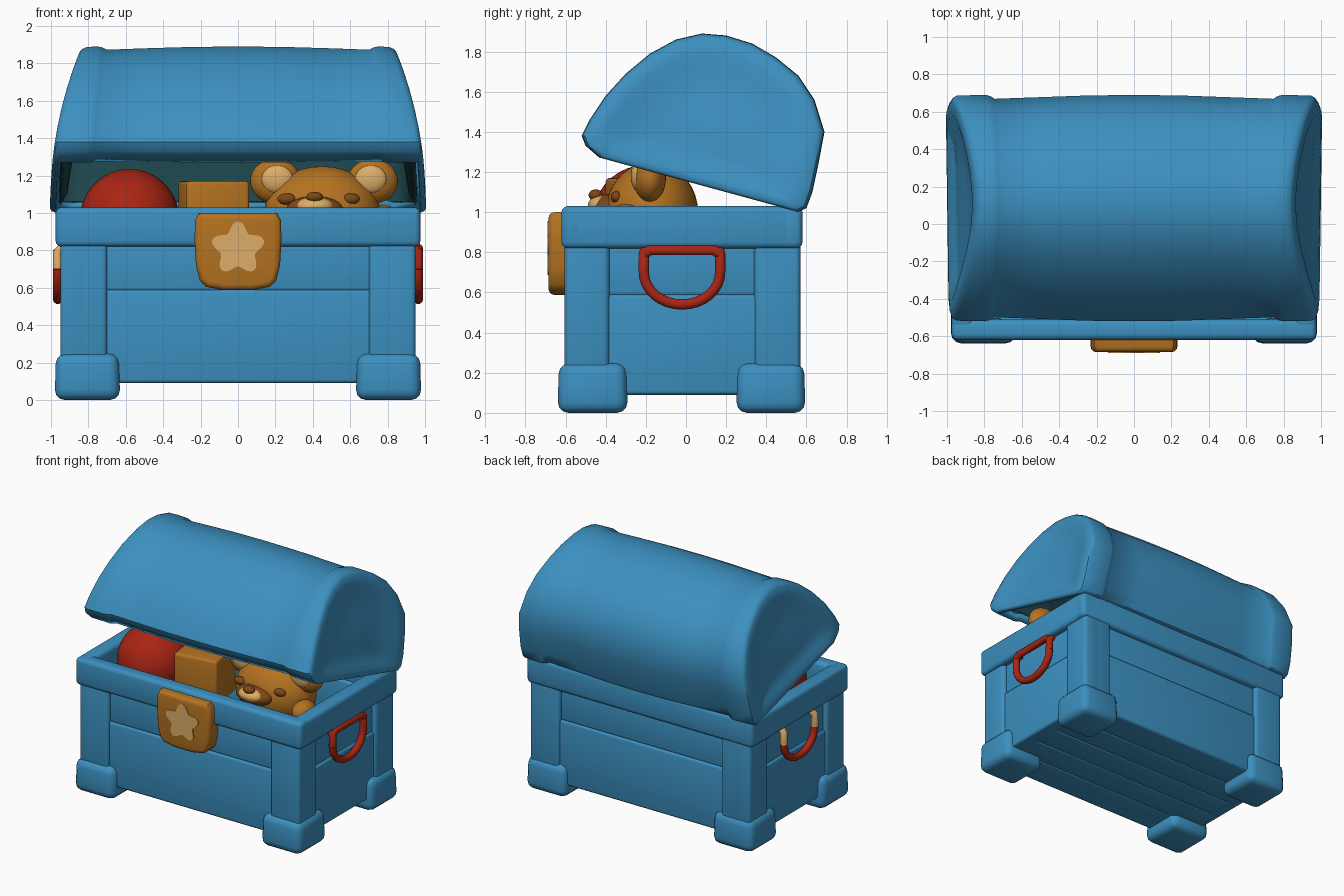
import bpy, bmesh, math
from mathutils import Vector, Matrix

if "Cube" in bpy.data.objects:
    bpy.data.objects.remove(bpy.data.objects["Cube"], do_unlink=True)


def material(name, rgb):
    m = bpy.data.materials.new(name)
    m.use_nodes = True
    m.diffuse_color = (*rgb, 1)
    bsdf = m.node_tree.nodes["Principled BSDF"]
    bsdf.inputs["Base Color"].default_value = (*rgb, 1)
    bsdf.inputs["Roughness"].default_value = 0.7
    return m


BLUE = material("chest blue", (0.045, 0.28, 0.53))
DARK = material("inner teal", (0.012, 0.06, 0.07))
RED = material("toy red", (0.40, 0.018, 0.007))
GOLD = material("honey brown", (0.46, 0.17, 0.015))
BROWN = material("dark brown", (0.21, 0.065, 0.008))
CREAM = material("cream", (0.72, 0.42, 0.14))


def finish(bm, name, *mats):
    bmesh.ops.recalc_face_normals(bm, faces=bm.faces)
    me = bpy.data.meshes.new(name)
    bm.to_mesh(me)
    bm.free()
    ob = bpy.data.objects.new(name, me)
    bpy.context.collection.objects.link(ob)
    for m in mats:
        me.materials.append(m)
    return ob


def box(name, xs, ys, zs, mat, bevel=0.02, turn=0, taper=1):
    bm = bmesh.new()
    bmesh.ops.create_cube(bm, size=1)
    for v in bm.verts:
        if v.co.z > 0:
            v.co.x *= taper
            v.co.y *= taper
        v.co = Vector(c * (r[1] - r[0]) for c, r in zip(v.co, (xs, ys, zs)))
    bmesh.ops.bevel(bm, geom=bm.edges[:], offset=bevel, segments=3, profile=0.5, affect='EDGES')
    ob = finish(bm, name, mat)
    ob.location = [sum(r) / 2 for r in (xs, ys, zs)]
    ob.rotation_euler.z = turn
    return ob


def ball(name, centre, radii, mat):
    bm = bmesh.new()
    bmesh.ops.create_uvsphere(bm, u_segments=32, v_segments=18, radius=1)
    bmesh.ops.scale(bm, vec=radii, verts=bm.verts)
    bmesh.ops.translate(bm, vec=centre, verts=bm.verts)
    return finish(bm, name, mat)


def plate(name, outline, back, front, mat, bevel):
    """Outline in x, z pulled forward from y=back to y=front."""
    bm = bmesh.new()
    face = bm.faces.new([bm.verts.new((x, back, z)) for x, z in outline])
    out = bmesh.ops.extrude_face_region(bm, geom=[face])["geom"]
    verts = [g for g in out if isinstance(g, bmesh.types.BMVert)]
    bmesh.ops.translate(bm, vec=(0, front - back, 0), verts=verts)
    if bevel:
        rim = [e for e in bm.edges if all(v in verts for v in e.verts)]
        bmesh.ops.bevel(bm, geom=rim, offset=bevel, segments=3, profile=0.5, affect='EDGES')
    return finish(bm, name, mat)


def tube(name, path, radius, mat):
    cu = bpy.data.curves.new(name, 'CURVE')
    cu.dimensions = '3D'
    cu.bevel_depth = radius
    cu.bevel_resolution = 3
    cu.use_fill_caps = True
    sp = cu.splines.new('POLY')
    sp.points.add(len(path) - 1)
    for p, co in zip(sp.points, path):
        p.co = (*co, 1)
    cu.materials.append(mat)
    ob = bpy.data.objects.new(name, cu)
    bpy.context.collection.objects.link(ob)
    return ob


# Chest walls: two planks per side, slightly stepped
for part, low, high, step in (("lower", 0.09, 0.59, 0), ("upper", 0.58, 0.86, 0.012)):
    box(f"{part}_front_plank", (-0.88, 0.88), (-0.585 + step, -0.48), (low, high), BLUE)
    box(f"{part}_back_plank", (-0.88, 0.88), (0.45, 0.55 - step), (low, high), BLUE)
    for s, side in ((1, "left"), (-1, "right")):
        xs = sorted((s * 0.82, s * (0.93 - step)))
        box(f"{part}_{side}_plank", xs, (-0.54, 0.51), (low, high), BLUE)

# Floor boards
for i in range(5):
    y = -0.55 + i * 0.214
    box(f"floor_board_{i + 1}", (-0.9, 0.9), (y, y + 0.214), (0.09, 0.16), BLUE, 0.012)

# Rim around the opening
box("front_rim", (-0.975, 0.975), (-0.62, -0.51), (0.82, 1.03), BLUE, 0.03)
box("back_rim", (-0.975, 0.975), (0.47, 0.58), (0.82, 1.03), BLUE, 0.03)
for s, side in ((1, "left"), (-1, "right")):
    box(f"{side}_rim", sorted((s * 0.86, s * 0.975)), (-0.615, 0.575), (0.82, 1.03), BLUE, 0.03)

# Corner posts and feet
for s, side in ((1, "left"), (-1, "right")):
    for end, post, foot in (("front", (-0.605, -0.38), (-0.64, -0.29)),
                            ("back", (0.34, 0.57), (0.25, 0.595))):
        inner = (post[0] + 0.12, post[1]) if end == "front" else (post[0], post[1] - 0.12)
        box(f"{end}_{side}_post_side", sorted((s * 0.80, s * 0.95)), post, (0.15, 0.9), BLUE, 0.03)
        face = (post[0], post[0] + 0.1) if end == "front" else (post[1] - 0.1, post[1])
        box(f"{end}_{side}_post_face", sorted((s * 0.70, s * 0.95)), face, (0.15, 0.9), BLUE, 0.025)
        box(f"{end}_{side}_foot", sorted((s * 0.63, s * 0.98)), foot, (0, 0.25), BLUE, 0.055, taper=0.96)

# Domed lid: one profile lofted along x, with raised end bands and dished ends
PROFILE = [(-0.43, 1.27), (-0.50, 1.33), (-0.52, 1.38), (-0.48, 1.46), (-0.40, 1.58),
           (-0.30, 1.69), (-0.18, 1.79), (-0.05, 1.86), (0.08, 1.89), (0.20, 1.88),
           (0.33, 1.84), (0.45, 1.77), (0.56, 1.68), (0.64, 1.56), (0.69, 1.40),
           (0.66, 1.24), (0.63, 1.10), (0.60, 1.02), (0.56, 1.00)]


def drop(z):
    return min(max((z - 1) / 0.89, 0), 1)


def band(z):
    return 0.78 - 0.08 * drop(z)


def end(z):
    return 0.975 - 0.17 * drop(z) ** 2.2


HALF = [(lambda z: 0.25, 0.995), (lambda z: 0.5, 0.98), (band, 0.965),
        (lambda z: band(z) + 0.025, 0.99), (lambda z: band(z) + 0.05, 1.0),
        (end, 0.995), (lambda z: end(z) + 0.022, 0.975), (lambda z: end(z) + 0.03, 0.94),
        (lambda z: end(z) + 0.025, 0.82), (lambda z: end(z) - 0.005, 0.68),
        (lambda z: end(z) - 0.015, 0.35), (lambda z: end(z) - 0.015, 0.04)]
DISC = 6
rings = [(-1, f, k) for f, k in reversed(HALF)] + [(1, lambda z: 0, 1.0)] + [(1, f, k) for f, k in HALF]
bm = bmesh.new()
loops = []
for s, f, k in rings:
    loop = []
    for y, z in PROFILE:
        y, z = 0.1 + (y - 0.1) * k, 1.4 + (z - 1.4) * k
        loop.append(bm.verts.new((s * f(z), y, z)))
    loops.append(loop)
n = len(PROFILE)
for i, (a, b) in enumerate(zip(loops, loops[1:])):
    closed = i < DISC or i >= len(loops) - 1 - DISC
    for j in range(n if closed else n - 1):
        q = (j + 1) % n
        bm.faces.new((a[j], a[q], b[q], b[j]))
bm.faces.new(loops[0])
bm.faces.new(loops[-1])
lid = finish(bm, "lid", BLUE, DARK)
if lid.data.polygons[-1].normal.x < 0:
    lid.data.flip_normals()
shell = lid.modifiers.new("thickness", 'SOLIDIFY')
shell.thickness = 0.06
shell.offset = -1
shell.material_offset = 1
shell.material_offset_rim = 0

# Latch with a flower
right_edge = [(0.21, 1.0), (0.23, 0.96), (0.232, 0.85), (0.225, 0.72), (0.205, 0.64), (0.17, 0.605), (0.08, 0.588)]
plate("latch", right_edge + [(-x, z) for x, z in reversed(right_edge)], -0.57, -0.685, GOLD, 0.03)
flower = []
for i in range(50):
    t = math.tau * i / 50
    r = 0.12 + 0.025 * math.cos(5 * t)
    flower.append((r * math.sin(t), 0.81 + r * math.cos(t)))
plate("latch_flower", flower, -0.683, -0.691, CREAM, 0)

# Side handles
for s, side in ((1, "left"), (-1, "right")):
    x = s * 0.963
    arc = [(x, -0.02 - 0.19 * math.cos(math.pi * i / 16), 0.70 - 0.16 * math.sin(math.pi * i / 16))
           for i in range(17)]
    tube(f"{side}_handle_loop", arc, 0.027, RED)
    for y, e in ((-0.21, "front"), (0.17, "back")):
        tube(f"{side}_handle_{e}_end", [(x, y, 0.70), (x, y, 0.79), (s * 0.93, y * 0.95, 0.82)],
             0.027, RED if s > 0 else CREAM)
    if s > 0:
        tube("left_handle_bar", [(x, -0.21, 0.79), (x, -0.18, 0.81), (x, 0.14, 0.81), (x, 0.17, 0.79)], 0.027, RED)

# Toys: ball and block
ball("toy_ball", (-0.58, -0.2, 0.97), (0.265, 0.265, 0.265), RED)
box("toy_block", (-0.30, 0.04), (-0.38, -0.06), (0.82, 1.17), GOLD, 0.02, turn=0.15)

# Toy bear
ball("bear_body", (0.45, -0.1, 0.6), (0.3, 0.27, 0.3), GOLD)
ball("bear_head", (0.45, -0.17, 1.0), (0.31, 0.23, 0.25), GOLD)
ball("bear_muzzle", (0.41, -0.38, 1.02), (0.15, 0.09, 0.07), BROWN)
ball("bear_muzzle_patch", (0.41, -0.42, 1.035), (0.10, 0.068, 0.05), CREAM)
ball("bear_nose", (0.41, -0.45, 1.085), (0.045, 0.035, 0.028), BROWN)
ball("bear_paw", (0.78, -0.3, 0.96), (0.08, 0.1, 0.08), GOLD)
for s, side in ((1, "left"), (-1, "right")):
    ball(f"bear_{side}_ear", (0.46 + s * 0.26, -0.18, 1.17), (0.135, 0.08, 0.12), GOLD)
    ball(f"bear_{side}_inner_ear", (0.46 + s * 0.25, -0.24, 1.18), (0.085, 0.035, 0.075), CREAM)
    ball(f"bear_{side}_eye", (0.43 + s * 0.17, -0.345, 1.075), (0.05, 0.03, 0.03), BROWN)

# Turn tubes into meshes and smooth everything
bpy.ops.object.select_all(action='DESELECT')
for ob in bpy.context.collection.objects:
    if ob.type == 'CURVE':
        ob.select_set(True)
        bpy.context.view_layer.objects.active = ob
bpy.ops.object.convert(target='MESH')
bpy.ops.object.select_all(action='DESELECT')
for ob in bpy.context.collection.objects:
    if ob.type == 'MESH':
        ob.select_set(True)
        bpy.context.view_layer.objects.active = ob
bpy.ops.object.shade_smooth_by_angle(angle=math.radians(40))
